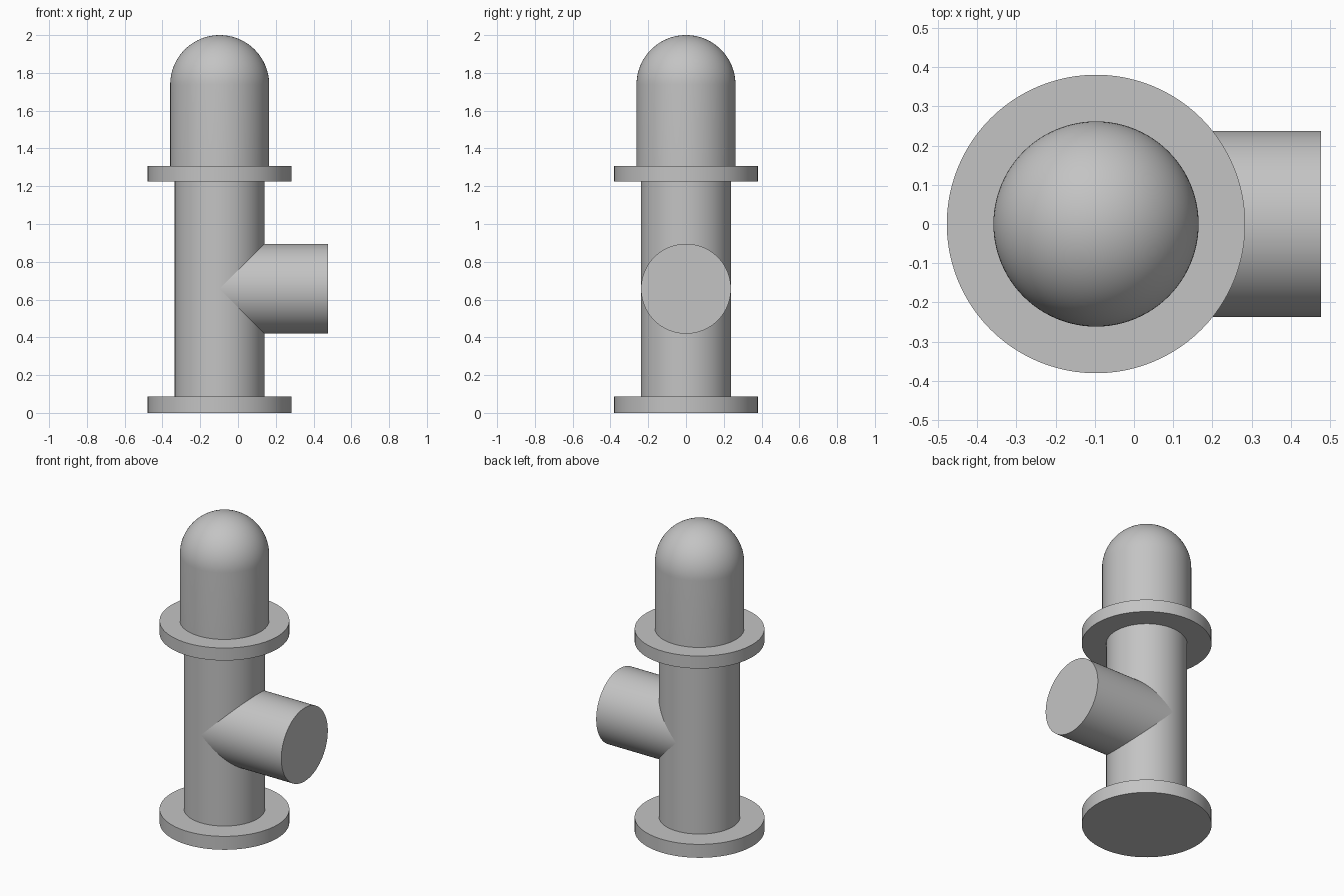
import bpy
import bmesh
from math import sin, cos, pi, radians
from mathutils import Matrix

cube = bpy.data.objects.get("Cube")
if cube:
    bpy.data.objects.remove(cube, do_unlink=True)

SEGMENTS = 96
AXIS_X = -0.097          # centre line of the column
PIPE_R = 0.238
FLANGE_R = 0.381
CAP_R = 0.262

grey = bpy.data.materials.new("plain grey")
grey.use_nodes = True
colour = (0.55, 0.55, 0.55, 1)
grey.diffuse_color = colour
grey.node_tree.nodes["Principled BSDF"].inputs["Base Color"].default_value = colour


def lathe(name, profile, matrix):
    """Revolve a (radius, height) profile around z, then place it."""
    bm = bmesh.new()
    verts = [bm.verts.new((r, 0, z)) for r, z in profile]
    edges = [bm.edges.new(pair) for pair in zip(verts, verts[1:])]
    bmesh.ops.spin(bm, geom=verts + edges, cent=(0, 0, 0), axis=(0, 0, 1),
                   angle=2 * pi, steps=SEGMENTS)
    bmesh.ops.remove_doubles(bm, verts=bm.verts, dist=0.0001)
    bmesh.ops.recalc_face_normals(bm, faces=bm.faces)
    bm.transform(matrix)
    mesh = bpy.data.meshes.new(name)
    bm.to_mesh(mesh)
    bm.free()
    mesh.materials.append(grey)
    obj = bpy.data.objects.new(name, mesh)
    bpy.context.collection.objects.link(obj)
    bpy.ops.object.select_all(action="DESELECT")
    obj.select_set(True)
    bpy.context.view_layer.objects.active = obj
    bpy.ops.object.shade_smooth_by_angle(angle=radians(30))
    return obj


def cylinder(name, radius, bottom, top, matrix):
    return lathe(name, [(0, bottom), (radius, bottom), (radius, top), (0, top)], matrix)


column = Matrix.Translation((AXIS_X, 0, 0))

# Upright pipe with a flange at each end
cylinder("base_flange", FLANGE_R, 0, 0.087, column)
cylinder("main_pipe", PIPE_R, 0.08, 1.235, column)
cylinder("upper_flange", FLANGE_R, 1.226, 1.307, column)

# Domed cap
dome_z = 2 - CAP_R
arc = [(CAP_R * cos(i * pi / 48), dome_z + CAP_R * sin(i * pi / 48)) for i in range(24)]
lathe("domed_cap", [(0, 1.3), (CAP_R, 1.3)] + arc + [(0, 2)], column)

# Side branch, starting on the column axis so the equal pipes meet in a mitre
sideways = Matrix.Translation((AXIS_X, 0, 0.657)) @ Matrix.Rotation(pi / 2, 4, "Y")
cylinder("side_branch", PIPE_R, 0, 0.477 - AXIS_X, sideways)
